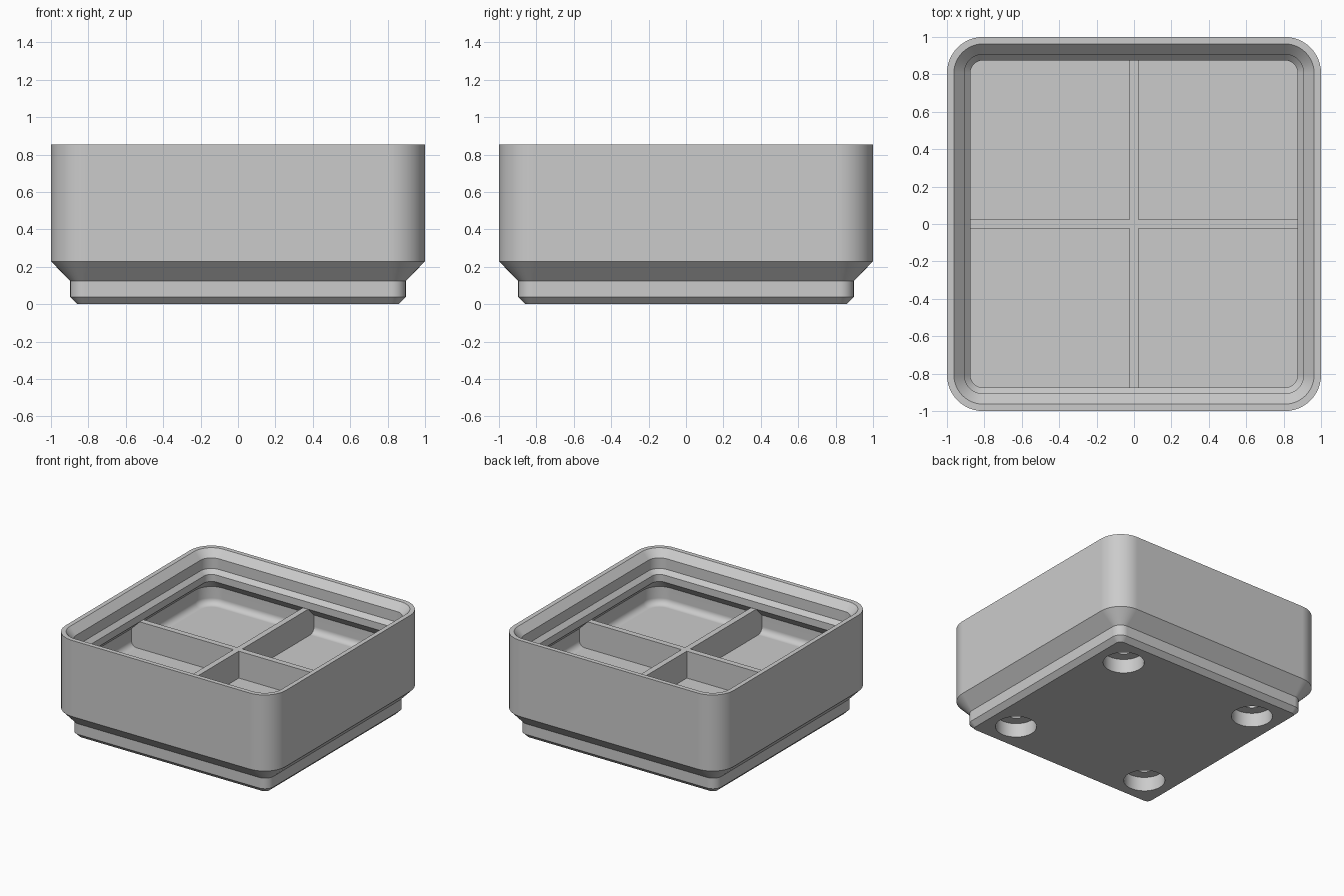
import bpy
import bmesh
from math import radians, sin, cos, pi
from mathutils import Matrix, Vector

if "Cube" in bpy.data.objects:
    bpy.data.objects.remove(bpy.data.objects["Cube"], do_unlink=True)

grey = bpy.data.materials.new("light grey plastic")
grey.use_nodes = True
grey.diffuse_color = (0.6, 0.6, 0.6, 1)
grey.node_tree.nodes["Principled BSDF"].inputs["Base Color"].default_value = (0.6, 0.6, 0.6, 1)


def add_object(name, bm):
    bmesh.ops.recalc_face_normals(bm, faces=bm.faces)
    mesh = bpy.data.meshes.new(name)
    bm.to_mesh(mesh)
    bm.free()
    mesh.materials.append(grey)
    ob = bpy.data.objects.new(name, mesh)
    bpy.context.collection.objects.link(ob)
    return ob


def rounded_square(bm, half, radius, z, steps=12):
    """One closed ring of vertices with four round corners."""
    ring = []
    c = half - radius
    for corner in range(4):
        turn = Matrix.Rotation(corner * pi / 2, 3, 'Z')
        for i in range(steps + 1):
            a = i / steps * pi / 2
            ring.append(bm.verts.new(turn @ Vector((c + radius * cos(a), c + radius * sin(a), z))))
    return ring


# Bin shell: foot, outer wall, stacking lip, inner wall and floor (half width, corner radius, height)
WALL, WALL_RADIUS, FLOOR, FILLET = 0.953, 0.146, 0.395, 0.05
profile = [(0.859, 0.039, 0), (0.897, 0.077, 0.038), (0.897, 0.077, 0.125), (1, 0.193, 0.229),
           (1, 0.193, 0.854), (0.963, 0.156, 0.854), (0.907, 0.1, 0.796), (0.907, 0.1, 0.709),
           (0.875, 0.068, 0.675), (0.875, 0.068, 0.617), (WALL, WALL_RADIUS, 0.539)]
for i in range(9):
    a = i / 8 * pi / 2
    inset = FILLET * (1 - cos(a))
    profile.append((WALL - inset, WALL_RADIUS - inset, FLOOR + FILLET * (1 - sin(a))))

bm = bmesh.new()
rings = [rounded_square(bm, *p) for p in profile]
for low, high in zip(rings, rings[1:]):
    for i in range(len(low)):
        j = (i + 1) % len(low)
        bm.faces.new((low[i], low[j], high[j], high[i]))
bm.faces.new(rings[0])
bm.faces.new(rings[-1])
shell = add_object("bin_shell", bm)

# Magnet and screw holes in the underside
bm = bmesh.new()
for radius, depth in ((0.154, 0.116), (0.072, 0.289)):
    for sx in (-1, 1):
        for sy in (-1, 1):
            bmesh.ops.create_cone(bm, cap_ends=True, segments=48, radius1=radius, radius2=radius,
                                  depth=depth + 0.1,
                                  matrix=Matrix.Translation((sx * 0.627, sy * 0.627, depth / 2 - 0.05)))
cutter = add_object("hole_cutter", bm)
cutter.hide_render = True
cut = shell.modifiers.new("holes", 'BOOLEAN')
cut.operation, cut.solver, cut.object = 'DIFFERENCE', 'EXACT', cutter
cut.use_self = True
bpy.context.view_layer.objects.active = shell
shell.select_set(True)
bpy.ops.object.modifier_apply(modifier=cut.name)
bpy.data.objects.remove(cutter, do_unlink=True)

# Smooth corners, with the large flat faces kept flat
bpy.ops.object.shade_smooth_by_angle(angle=radians(25))
flat = shell.modifiers.new("flat_sides", 'WEIGHTED_NORMAL')
flat.keep_sharp = True

# Crossed dividers: one plus-shaped outline, extruded up from the floor
T, L = 0.024, 0.965
bm = bmesh.new()
outline = []
for k in range(4):
    turn = Matrix.Rotation(k * pi / 2, 3, 'Z')
    for x, y in ((L, -T), (L, T), (T, T)):
        outline.append(bm.verts.new(turn @ Vector((x, y, FLOOR - 0.01))))
base = bm.faces.new(outline)
raised = bmesh.ops.extrude_face_region(bm, geom=[base])["geom"]
bmesh.ops.translate(bm, vec=(0, 0, 0.617 - FLOOR + 0.009),
                    verts=[v for v in raised if isinstance(v, bmesh.types.BMVert)])
add_object("cross_dividers", bm)
